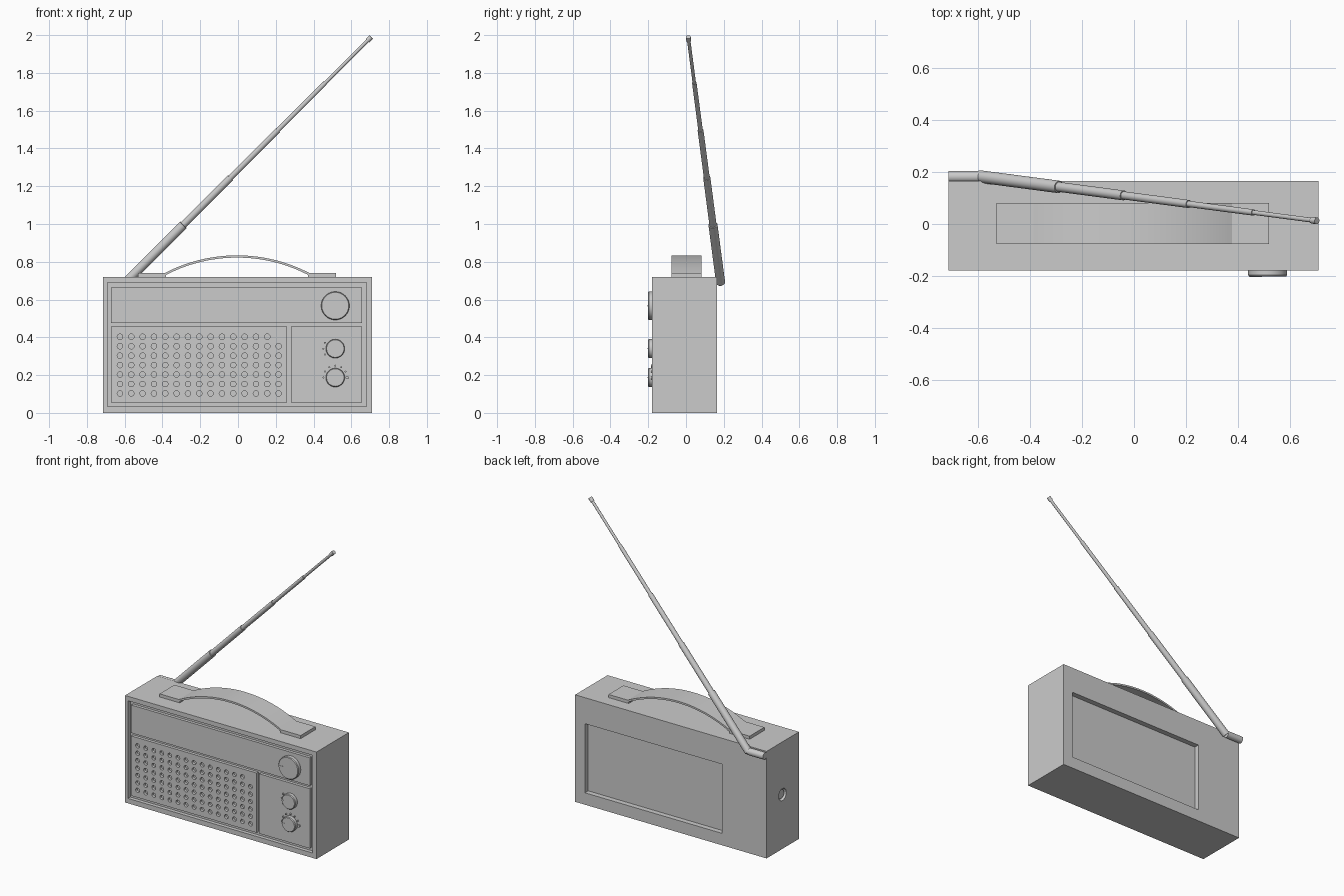
import bpy, bmesh, math
from mathutils import Vector

if "Cube" in bpy.data.objects:
    bpy.data.objects.remove(bpy.data.objects["Cube"])


def make_object(name, bm, smooth=False):
    bmesh.ops.recalc_face_normals(bm, faces=bm.faces)
    mesh = bpy.data.meshes.new(name)
    bm.to_mesh(mesh)
    bm.free()
    obj = bpy.data.objects.new(name, mesh)
    bpy.context.collection.objects.link(obj)
    bpy.ops.object.select_all(action='DESELECT')
    obj.select_set(True)
    bpy.context.view_layer.objects.active = obj
    if smooth:
        bpy.ops.object.shade_smooth_by_angle(angle=math.radians(35))
    return obj


def add_box(bm, lo, hi):
    verts = bmesh.ops.create_cube(bm, size=1)['verts']
    for v in verts:
        v.co = Vector([(a + b) / 2 + c * (b - a) for a, b, c in zip(lo, hi, v.co)])


def add_rod(bm, start, end, r1, r2=None, sides=24):
    start, end = Vector(start), Vector(end)
    axis = end - start
    verts = bmesh.ops.create_cone(bm, cap_ends=True, segments=sides, radius1=r1,
                                  radius2=r1 if r2 is None else r2, depth=axis.length)['verts']
    rot = axis.to_track_quat('Z', 'Y')
    for v in verts:
        v.co = rot @ v.co + (start + end) / 2


def box(name, lo, hi):
    bm = bmesh.new()
    add_box(bm, lo, hi)
    return make_object(name, bm)


def cut(obj, cutter):
    cutter.hide_render = True
    mod = obj.modifiers.new("cut", 'BOOLEAN')
    mod.operation = 'DIFFERENCE'
    mod.solver = 'EXACT'
    mod.object = cutter
    bpy.ops.object.select_all(action='DESELECT')
    obj.select_set(True)
    bpy.context.view_layer.objects.active = obj
    bpy.ops.object.modifier_apply(modifier=mod.name)
    bpy.data.objects.remove(cutter, do_unlink=True)


# Case with front recess, battery bay on the back and side socket
case = box("case", (-0.715, -0.18, 0), (0.71, 0.165, 0.72))
cut(case, box("front_cutter", (-0.692, -0.3, 0.033), (0.68, -0.155, 0.69)))
cut(case, box("back_cutter", (-0.385, 0.13, 0.08), (0.637, 0.3, 0.545)))
bm = bmesh.new()
add_rod(bm, (-0.8, -0.005, 0.365), (-0.69, -0.005, 0.365), 0.04)
cut(case, make_object("socket_cutter", bm))

# Socket ring inside the side hole
bm = bmesh.new()
add_rod(bm, (-0.705, -0.005, 0.365), (-0.685, -0.005, 0.365), 0.03)
ring = make_object("socket_ring", bm)
bm = bmesh.new()
add_rod(bm, (-0.75, -0.005, 0.365), (-0.69, -0.005, 0.365), 0.018)
cut(ring, make_object("ring_cutter", bm))

# Raised front panels
FRONT = -0.175
box("dial_panel", (-0.673, FRONT, 0.477), (0.657, -0.15, 0.665))
box("control_panel", (0.28, FRONT, 0.055), (0.657, -0.15, 0.457))
grille = box("speaker_grille", (-0.673, FRONT, 0.055), (0.26, -0.15, 0.457))
bm = bmesh.new()
for col in range(15):
    for row in range(7):
        x, z = -0.625 + col * 0.06, 0.103 + row * 0.05
        add_rod(bm, (x, -0.2, z), (x, -0.158, z), 0.0145, sides=16)
cut(grille, make_object("grille_cutter", bm))


# Knobs with pointer marks
def knob(name, x, z, r):
    bm = bmesh.new()
    add_rod(bm, (x, -0.155, z), (x, -0.197, z), r, sides=48)
    add_rod(bm, (x, -0.197, z), (x, -0.202, z), r, r - 0.004, sides=48)
    make_object(name, bm, True)
    box(name + "_pointer", (x - r * 0.93, -0.204, z - 0.003), (x - r * 0.45, -0.2, z + 0.003))


knob("tuning_knob", 0.515, 0.567, 0.075)
knob("band_knob", 0.515, 0.34, 0.05)
knob("volume_knob", 0.515, 0.187, 0.05)

# Tick marks around the small knobs
bm = bmesh.new()
ticks = [(0.34, a) for a in (150, 180, 210)] + [(0.187, a) for a in range(0, 181, 30)]
for z0, angle in ticks:
    a = math.radians(angle)
    x, z = 0.515 + 0.063 * math.cos(a), z0 + 0.063 * math.sin(a)
    r = 0.009 if angle == 0 else 0.005
    add_rod(bm, (x, -0.17, z), (x, -0.184, z), r, sides=12)
make_object("tick_marks", bm)

# Handle feet and bowed strap
CX = -0.005
for side, name in ((-1, "handle_foot_left"), (1, "handle_foot_right")):
    xs = sorted((CX + side * 0.525, CX + side * 0.375))
    box(name, (xs[0], -0.077, 0.715), (xs[1], 0.081, 0.741))
half, rise, base, thick = 0.395, 0.1, 0.734, 0.012
radius = (half ** 2 + rise ** 2) / (2 * rise)
span = math.asin(half / radius)
bm = bmesh.new()
N = 32
rows = []
for i in range(N + 1):
    a = -span + 2 * span * i / N
    ring_pts = []
    for r, y in ((radius, -0.077), (radius, 0.081), (radius - thick, 0.081), (radius - thick, -0.077)):
        ring_pts.append(bm.verts.new((CX + r * math.sin(a), y,
                                      base + rise - radius + r * math.cos(a))))
    rows.append(ring_pts)
for p, q in zip(rows, rows[1:]):
    for k in range(4):
        bm.faces.new((p[k], p[(k + 1) % 4], q[(k + 1) % 4], q[k]))
bm.faces.new(rows[0])
bm.faces.new(rows[-1])
make_object("handle_strap", bm, True)

# Antenna hinge barrel
bm = bmesh.new()
add_rod(bm, (-0.715, 0.182, 0.695), (-0.597, 0.182, 0.695), 0.023)
make_object("antenna_hinge", bm, True)

# Telescopic antenna sections
A, B = Vector((-0.595, 0.183, 0.69)), Vector((0.705, 0.012, 1.99))
bm = bmesh.new()
stops = [0, 0.235, 0.427, 0.62, 0.812, 0.985]
for t0, t1, r in zip(stops, stops[1:], (0.024, 0.019, 0.0155, 0.012, 0.009)):
    add_rod(bm, A.lerp(B, max(t0 - 0.01, 0)), A.lerp(B, t1), r)
add_rod(bm, A.lerp(B, 0.985), B, 0.013)
make_object("antenna", bm, True)
